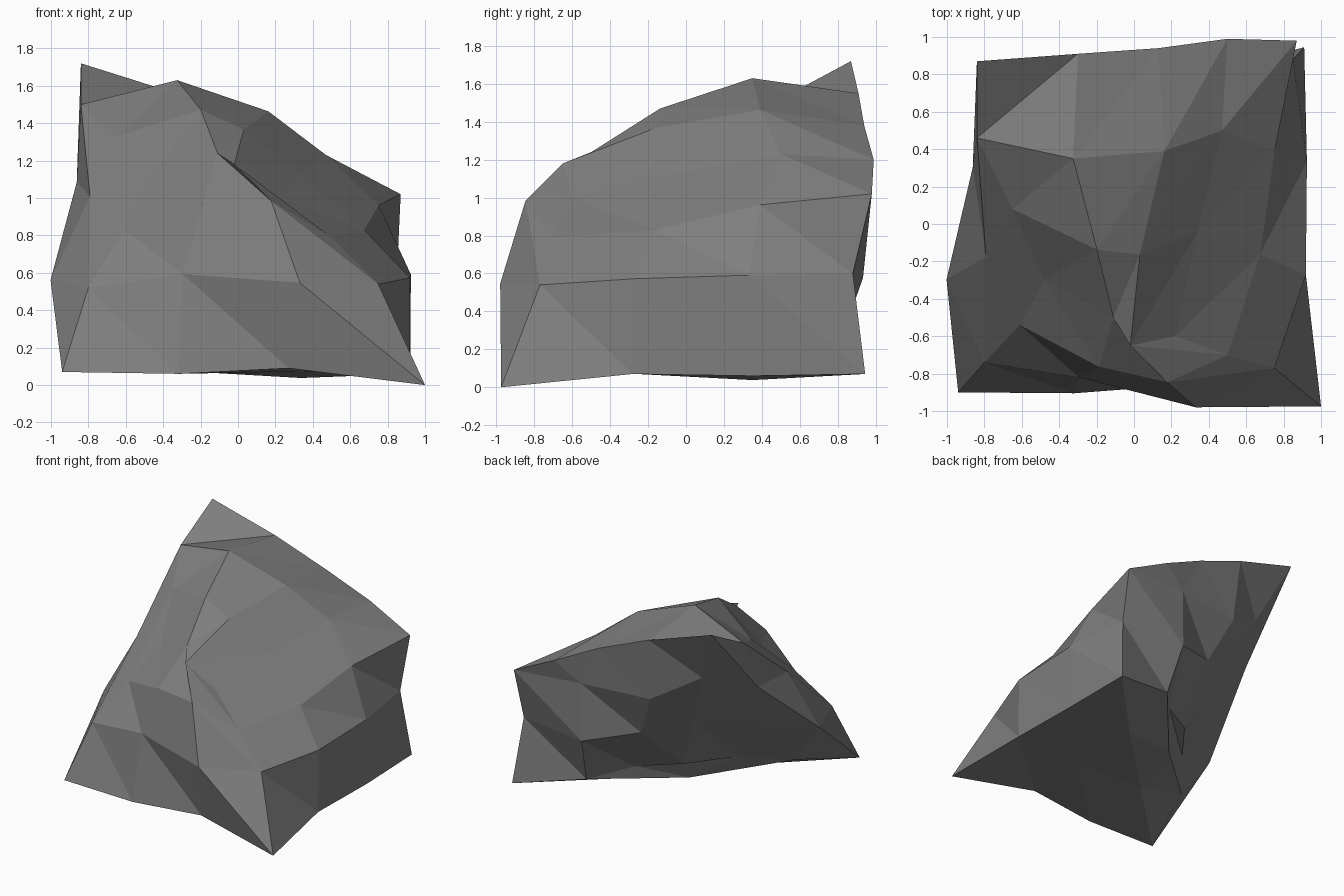
import bpy
import bmesh
from mathutils import Vector

default_cube = bpy.data.objects.get("Cube")
if default_cube:
    bpy.data.objects.remove(default_cube, do_unlink=True)

N = 3  # cells along each side of the blocky boulder

# Eight corners of the boulder, keyed by (right, back, top)
corners = {
    (0, 0, 0): (-.94, -.9, .07), (1, 0, 0): (1, -.975, 0),
    (0, 1, 0): (-.22, .34, .3), (1, 1, 0): (.91, .945, .07),
    (0, 0, 1): (-.48, -.3, 1.1), (1, 0, 1): (.22, -.6, 1),
    (0, 1, 1): (-.84, .87, 1.72), (1, 1, 1): (.5, .99, 1.2),
}

# Bent edges: axis, starting corner and the two points between the corners
bent_edges = [
    ("x", (0, 0, 0), (-.32, -.905, .06), (.27, -.86, .09)),
    ("x", (0, 1, 0), (.09, .53, .27), (.34, .8, .2)),
    ("x", (0, 0, 1), (-.11, -.5, 1.24), (-.02, -.65, 1.18)),
    ("x", (0, 1, 1), (-.3, .91, 1.55), (.13, .94, 1.38)),
    ("y", (0, 0, 0), (-.76, -.34, .22), (-.48, 0, .3)),
    ("y", (1, 0, 0), (.92, -.28, .07), (.92, .35, .06)),
    ("y", (0, 0, 1), (-.65, .08, 1.33), (-.84, .46, 1.5)),
    ("y", (1, 0, 1), (.34, -.04, 1.13), (.47, .5, 1.23)),
    ("z", (0, 0, 0), (-.8, -.74, .52), (-.61, -.54, .83)),
    ("z", (1, 0, 0), (.75, -.77, .54), (.5, -.7, .79)),
    ("z", (1, 1, 0), (.85, .88, .6), (.87, .98, 1.02)),
]

# Sides: fixed axis, end, whether the facets split along the falling
# diagonal, and the dent or bulge of each inner point
sides = [
    ("y", 0, True, [(-.04, -.05, 0), (.155, -.23, -.08),
                    (-.03, -.11, .03), (.08, -.13, .06)]),
    ("y", N, False, [(-.1, .11, -.07), (-.03, .14, -.12),
                     (-.18, .07, -.15), (-.06, .04, -.07)]),
    ("x", 0, False, [(-.27, -.07, -.1), (-.09, .02, -.03),
                     (-.12, -.09, 0), (-.15, .01, -.04)]),
    ("x", N, True, [(.16, -.1, -.04), (.1, -.04, -.03),
                    (.05, -.06, -.095), (-.03, -.07, -.05)]),
    ("z", N, False, [(0, -.11, .09), (0, -.06, .07),
                     (-.03, -.09, .16), (.08, -.04, .09)]),
    ("z", 0, False, [(-.06, .03, -.12), (.08, -.08, -.11),
                     (-.11, .09, -.13), (.04, .05, -.16)]),
]

points = {tuple(N * c for c in key): Vector(p) for key, p in corners.items()}


def moved(key, axis, value):
    """Copy of a grid key with one coordinate replaced."""
    return key[:axis] + (value,) + key[axis + 1:]


# Bent edges first, then the straight one at the back
for name, start, *inner in bent_edges:
    key = tuple(N * c for c in start)
    for step, p in enumerate(inner, 1):
        points[moved(key, "xyz".index(name), step)] = Vector(p)
for step in range(1, N):
    points[(0, N, step)] = points[(0, N, 0)].lerp(points[(0, N, N)], step / N)


def blend(key, axis):
    """Straight blend between the two rim points along an axis."""
    a, b = moved(key, axis, 0), moved(key, axis, N)
    return points[a].lerp(points[b], key[axis] / N)


def fill_side(fixed, end, bulges):
    """Stretch a patch over the rim of a side, then dent or bulge it."""
    u, v = [a for a in range(3) if a != fixed]
    pushes = iter(bulges)
    for j in range(1, N):
        for i in range(1, N):
            key = moved(moved(moved((0, 0, 0), fixed, end), u, i), v, j)
            low = blend(moved(key, v, 0), u)
            high = blend(moved(key, v, N), u)
            patch = blend(key, u) + blend(key, v) - low.lerp(high, j / N)
            points[key] = patch + Vector(next(pushes))


for name, end, _, bulges in sides:
    fill_side("xyz".index(name), end, bulges)

# Skin the six sides, each cell split into two flat facets
bm = bmesh.new()
verts = {key: bm.verts.new(p) for key, p in points.items()}
for name, end, falling, _ in sides:
    fixed = "xyz".index(name)
    u, v = [a for a in range(3) if a != fixed]
    for i in range(N):
        for j in range(N):
            key = moved(moved(moved((0, 0, 0), fixed, end), u, i), v, j)
            across = moved(key, u, i + 1)
            ring = [verts[key], verts[across],
                    verts[moved(across, v, j + 1)],
                    verts[moved(key, v, j + 1)]]
            if falling:
                ring = ring[1:] + ring[:1]
            a, b, c, d = ring
            bm.faces.new((a, b, c))
            bm.faces.new((a, c, d))
bmesh.ops.recalc_face_normals(bm, faces=bm.faces[:])
mesh = bpy.data.meshes.new("boulder")
bm.to_mesh(mesh)
bm.free()

# Plain grey stone, flat shaded
stone = bpy.data.materials.new("grey stone")
stone.use_nodes = True
grey = (.21, .21, .21, 1)
stone.diffuse_color = grey
stone.node_tree.nodes["Principled BSDF"].inputs["Base Color"].default_value = grey
mesh.materials.append(stone)

boulder = bpy.data.objects.new("boulder", mesh)
bpy.context.scene.collection.objects.link(boulder)
